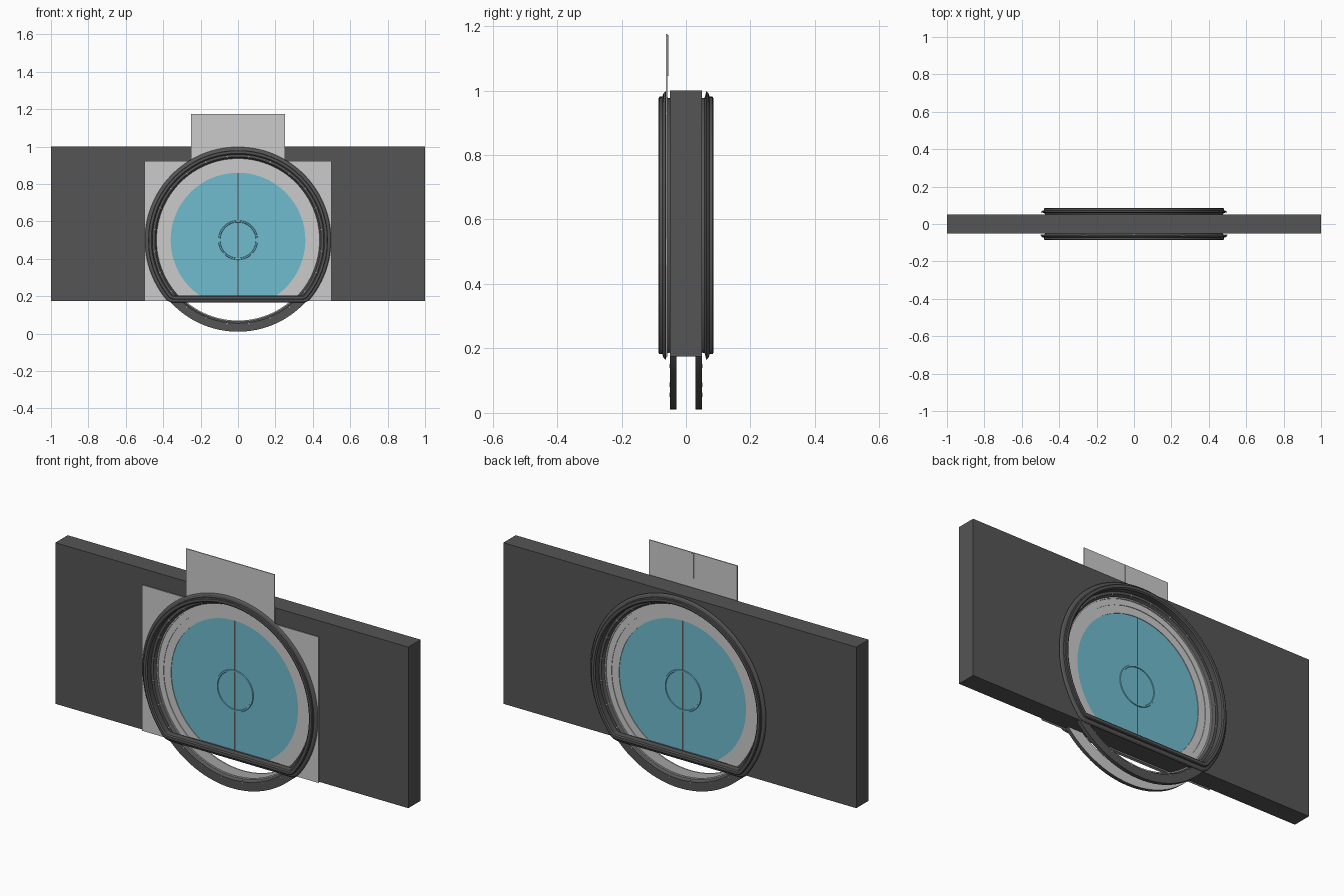
import bpy, bmesh, math
from mathutils import Matrix

if "Cube" in bpy.data.objects:
    bpy.data.objects.remove(bpy.data.objects["Cube"])

CZ = 0.5  # height of the gate centre


def material(name, rgb):
    m = bpy.data.materials.new(name)
    m.diffuse_color = (*rgb, 1)
    m.use_nodes = True
    m.node_tree.nodes["Principled BSDF"].inputs["Base Color"].default_value = m.diffuse_color
    return m


DARK = material("dark_grey", (0.09, 0.09, 0.09))
LIGHT = material("light_grey", (0.60, 0.60, 0.60))
BLUE = material("window_blue", (0.16, 0.50, 0.62))


def finish(name, bm, mats, mirror=False, smooth=False):
    bmesh.ops.recalc_face_normals(bm, faces=bm.faces)
    me = bpy.data.meshes.new(name)
    bm.to_mesh(me)
    bm.free()
    for m in mats:
        me.materials.append(m)
    ob = bpy.data.objects.new(name, me)
    bpy.context.collection.objects.link(ob)
    if smooth:
        bpy.ops.object.select_all(action='DESELECT')
        ob.select_set(True)
        bpy.context.view_layer.objects.active = ob
        bpy.ops.object.shade_smooth_by_angle(angle=math.radians(30))
    if mirror:
        ob.modifiers.new("front_to_back", 'MIRROR').use_axis = (False, True, False)
    return ob


def circle(r, y, n=96):
    return [(r * math.cos(2 * math.pi * i / n), y, CZ + r * math.sin(2 * math.pi * i / n))
            for i in range(n)]


def gate(r, zb, rc, y, n=80, k=6):
    """Circle with a flat bottom at zb and corners rounded by rc."""
    cz = zb + rc
    cx = math.sqrt((r - rc) ** 2 - (cz - CZ) ** 2)
    a0 = math.atan2(cz - CZ, cx)
    pts = []
    for i in range(k):  # right corner
        a = -math.pi / 2 + (a0 + math.pi / 2) * i / k
        pts.append((cx + rc * math.cos(a), y, cz + rc * math.sin(a)))
    for i in range(n + 1):  # main arc
        a = a0 + (math.pi - 2 * a0) * i / n
        pts.append((r * math.cos(a), y, CZ + r * math.sin(a)))
    return pts + [(-x, y, z) for x, y, z in reversed(pts[:k])]


def loft(name, loops, mats, rule=None, closed=False, caps=(), **kw):
    bm = bmesh.new()
    rows = [[bm.verts.new(p) for p in lp] for lp in loops]
    for j in range(len(rows) if closed else len(rows) - 1):
        a, b = rows[j], rows[(j + 1) % len(rows)]
        for i in range(len(a)):
            k = (i + 1) % len(a)
            f = bm.faces.new((a[i], a[k], b[k], b[i]))
            f.material_index = rule[j] if rule else 0
    for c in caps:
        bm.faces.new(rows[c]).material_index = len(mats) - 1
    return finish(name, bm, mats, **kw)


def prism(name, outline, y0, y1, mat, **kw):
    return loft(name, [[(x, y, z) for x, z in outline] for y in (y0, y1)],
                [mat], caps=(0, -1), **kw)


def rect(x0, x1, z0, z1):
    return [(x0, z0), (x1, z0), (x1, z1), (x0, z1)]


def cut(ob, cutter):
    cutter.hide_render = True
    mod = ob.modifiers.new("opening", 'BOOLEAN')
    mod.operation, mod.solver, mod.object = 'DIFFERENCE', 'EXACT', cutter
    dg = bpy.context.evaluated_depsgraph_get()
    me = bpy.data.meshes.new_from_object(ob.evaluated_get(dg))
    ob.modifiers.clear()
    ob.data = me
    bpy.data.objects.remove(cutter)


def opening():
    return loft("cutter", [gate(0.46, 0.195, 0.02, y) for y in (-0.2, 0.2)], [DARK], caps=(0, -1))


# wall slab with the gate opening
wall = prism("wall", rect(-1, 1, 0.175, 1), -0.05, 0.05, DARK)
cut(wall, opening())

# thin light plate on the front only, stepped up at the middle
plate = prism("front_plate", [(-0.5, 0.175), (0.5, 0.175), (0.5, 0.922), (0.25, 0.922),
                              (0.25, 1.175), (-0.25, 1.175), (-0.25, 0.922), (-0.5, 0.922)],
              -0.062, -0.057, LIGHT)
cut(plate, opening())
prism("plate_rib", rect(-0.006, 0.006, 1.045, 1.172), -0.058, -0.054, LIGHT)

# moulded frame around the gate, as (inset from outer edge, y)
profile = [(0.022, -0.049), (0.02, -0.058), (0.0, -0.063), (0.006, -0.070), (0.017, -0.073),
           (0.017, -0.082), (0.021, -0.085), (0.034, -0.085), (0.040, -0.080), (0.040, -0.049)]
loft("gate_frame", [gate(0.498 - d, 0.165 + d, 0.06 - d, y) for d, y in profile],
     [DARK], closed=True, mirror=True, smooth=True)

# full ring that carries on below the wall, light on its inner side
loft("full_ring", [circle(r, y) for r, y in
                   [(0.49, -0.0495), (0.445, -0.0495), (0.436, -0.036), (0.43, -0.036),
                    (0.43, -0.030), (0.49, -0.030)]],
     [DARK, LIGHT], rule=[0, 0, 1, 1, 1, 0], closed=True, mirror=True, smooth=True)

# small light ticks around the ring
bm = bmesh.new()
for i in range(24):
    m = (Matrix.Translation((0, 0, CZ)) @ Matrix.Rotation(2 * math.pi * (i + 0.5) / 24, 4, 'Y')
         @ Matrix.Translation((0.447, -0.0475, 0)) @ Matrix.Diagonal((0.014, 0.006, 0.003, 1)))
    bmesh.ops.create_cube(bm, size=1, matrix=m)
finish("ring_ticks", bm, [LIGHT], mirror=True)

# stepped light door with blue window
steps = [(0.446, 0), (0.446, -0.034), (0.43, -0.034), (0.43, -0.031), (0.40, -0.031),
         (0.40, -0.028), (0.36, -0.028), (0.36, -0.025)]
loft("door", [gate(r, 0.19, 0.002, y) for r, y in steps], [LIGHT, BLUE],
     caps=(-1,), mirror=True, smooth=True)

# raised ring and centre seam on the window
loft("window_ring", [circle(r, y, 48) for r, y in
                     [(0.106, -0.024), (0.104, -0.029), (0.097, -0.029), (0.095, -0.024)]],
     [BLUE], mirror=True, smooth=True)
prism("window_seam", rect(-0.003, 0.003, 0.195, 0.86), -0.0265, -0.024, DARK, mirror=True)
